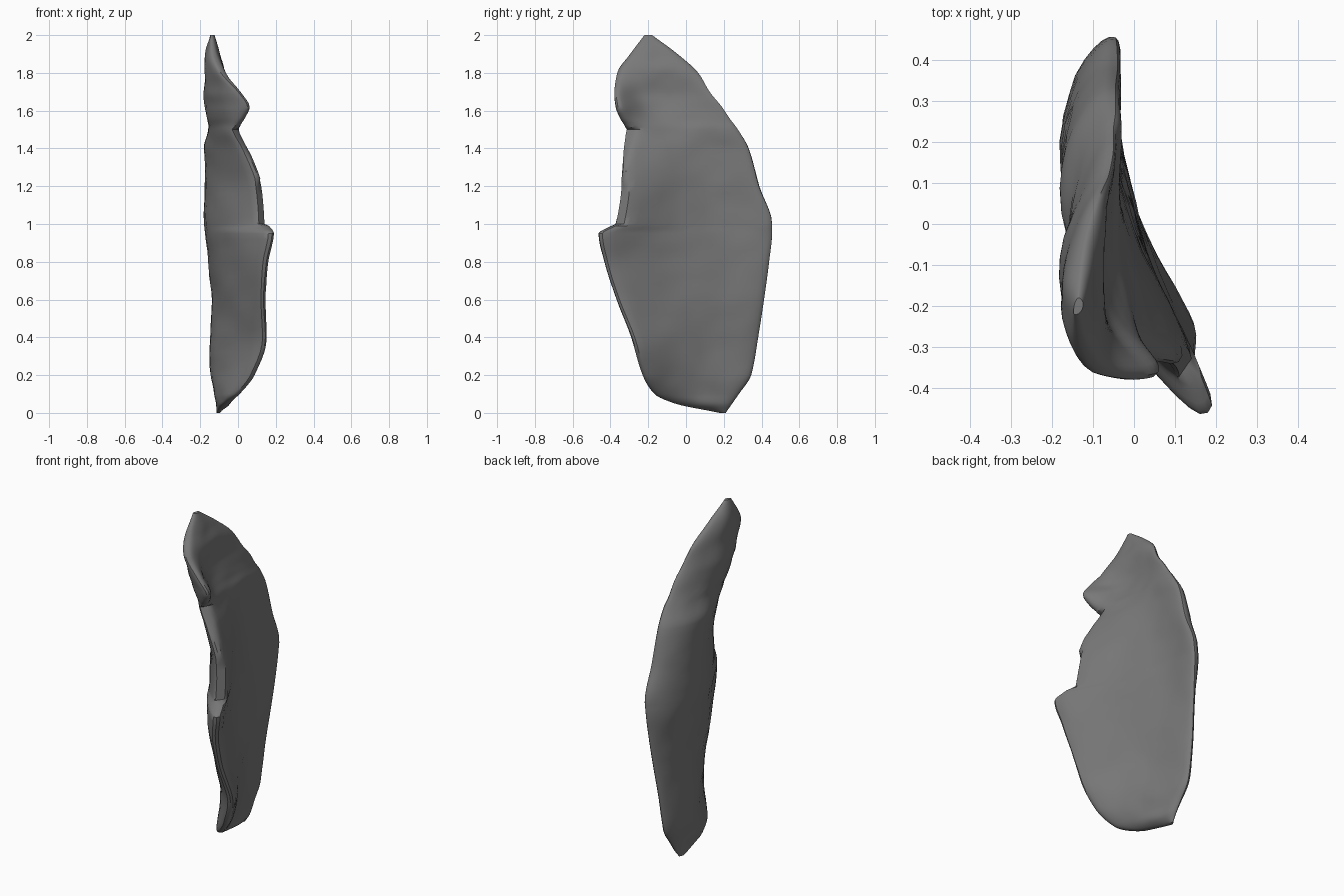
import bpy, bmesh, math
from mathutils import Vector, noise

if "Cube" in bpy.data.objects:
    bpy.data.objects.remove(bpy.data.objects["Cube"])

# Cross-sections: z, front end (x, y), middle (x, y), back end (x, y), thickness
LEVELS = [
    (0.00, -.11, .18, -.105, .195, -.10, .21, .015),
    (0.05, -.06, -.06, -.08, .10, -.095, .245, .07),
    (0.10, .00, -.165, -.075, .06, -.095, .28, .09),
    (0.20, .08, -.225, -.07, .06, -.095, .345, .11),
    (0.40, .145, -.285, -.06, .05, -.09, .382, .115),
    (0.60, .135, -.365, -.055, .04, -.075, .413, .115),
    (0.80, .15, -.43, -.07, .05, -.06, .44, .13),
    (0.95, .18, -.46, -.085, .06, -.05, .455, .145),
    (1.00, .15, -.38, -.095, .08, -.045, .455, .145),
    (1.20, .12, -.34, -.10, .08, -.04, .385, .145),
    (1.40, .04, -.325, -.10, .04, -.045, .33, .14),
    (1.50, -.01, -.315, -.095, -.02, -.045, .275, .12),
    (1.56, .03, -.34, -.105, -.11, -.05, .23, .11),
    (1.62, .06, -.36, -.115, -.155, -.05, .19, .105),
    (1.70, .01, -.37, -.13, -.17, -.06, .125, .10),
    (1.80, -.08, -.36, -.13, -.17, -.085, .065, .10),
    (1.90, -.13, -.295, -.14, -.17, -.115, -.045, .075),
    (2.00, -.145, -.22, -.14, -.20, -.135, -.18, .02),
]
SIDES, STEPS = 40, 5


def slope(i, c):
    """Limited slope, so the interpolated outline never overshoots."""
    def secant(j):
        return (LEVELS[j + 1][c] - LEVELS[j][c]) / (LEVELS[j + 1][0] - LEVELS[j][0])
    if i == 0:
        return secant(0)
    if i == len(LEVELS) - 1:
        return secant(i - 1)
    s, t = secant(i - 1), secant(i)
    return 2 * s * t / (s + t) if s * t > 0 else 0.0


def section(i, u):
    a, b = LEVELS[i], LEVELS[i + 1]
    h = b[0] - a[0]
    out = [a[0] + h * u]
    for c in range(1, 8):
        out.append((2*u**3 - 3*u*u + 1) * a[c] + (u**3 - 2*u*u + u) * h * slope(i, c)
                   + (3*u*u - 2*u**3) * b[c] + (u**3 - u*u) * h * slope(i + 1, c))
    return out


def ring(s):
    """Section around a curved centre line: blunt in front, thin behind."""
    z, th = s[0], s[7]
    f, m, b = Vector(s[1:3]), Vector(s[3:5]), Vector(s[5:7])
    pts = []
    for k in range(SIDES):
        a = 2 * math.pi * k / SIDES
        t = (1 - math.cos(a)) / 2
        p = f * (2*t - 1) * (t - 1) + m * 4 * t * (1 - t) + b * t * (2*t - 1)
        d = (f * (4*t - 3) + m * (4 - 8*t) + b * (4*t - 1)).normalized()
        w = math.copysign(abs(math.sin(a)) ** (.75 + .3 * t), math.sin(a))
        p += Vector((d.y, -d.x)) * w * th / 2
        v = Vector((p.x, p.y, z))
        # shallow worn hollows on the broad faces
        bump = noise.noise(v * 4.5) * .012 + noise.noise(v * 11) * .006
        v.x += bump * abs(w)
        pts.append(v)
    return pts


sections = [section(i, j / STEPS) for i in range(len(LEVELS) - 1) for j in range(STEPS)]
sections.append(list(LEVELS[-1]))

# Flat broken facets on the front edge: point, normal, z range
FACETS = [((-.03, -.31, 1.5), (.025, -.0145, .0171), 1.22, 1.51),
          ((.12, -.33, 1.1), (.80, -.55, .15), 1.0, 1.21)]

bm = bmesh.new()
rings = []
for s in sections:
    pts = ring(s)
    for p0, n, lo, hi in FACETS:
        n = Vector(n).normalized()
        flat = Vector((n.x, n.y, 0))
        if lo <= s[0] <= hi:
            for v in pts:
                d = (v - Vector(p0)).dot(n)
                if d > 0 and v.y < -.17:
                    v -= flat * d / flat.length_squared
    rings.append([bm.verts.new(v) for v in pts])
for r, q in zip(rings, rings[1:]):
    for k in range(SIDES):
        n = (k + 1) % SIDES
        bm.faces.new((r[k], r[n], q[n], q[k]))
bm.faces.new(rings[0])
bm.faces.new(rings[-1])
bmesh.ops.recalc_face_normals(bm, faces=bm.faces)

# Stone blade
mesh = bpy.data.meshes.new("stone_blade")
bm.to_mesh(mesh)
bm.free()
blade = bpy.data.objects.new("stone_blade", mesh)
bpy.context.collection.objects.link(blade)
stone = bpy.data.materials.new("dark_stone")
stone.diffuse_color = (.19, .19, .19, 1)
stone.use_nodes = True
stone.node_tree.nodes["Principled BSDF"].inputs["Base Color"].default_value = stone.diffuse_color
mesh.materials.append(stone)
bpy.context.view_layer.objects.active = blade
blade.select_set(True)
bpy.ops.object.shade_smooth_by_angle(angle=math.radians(35))
